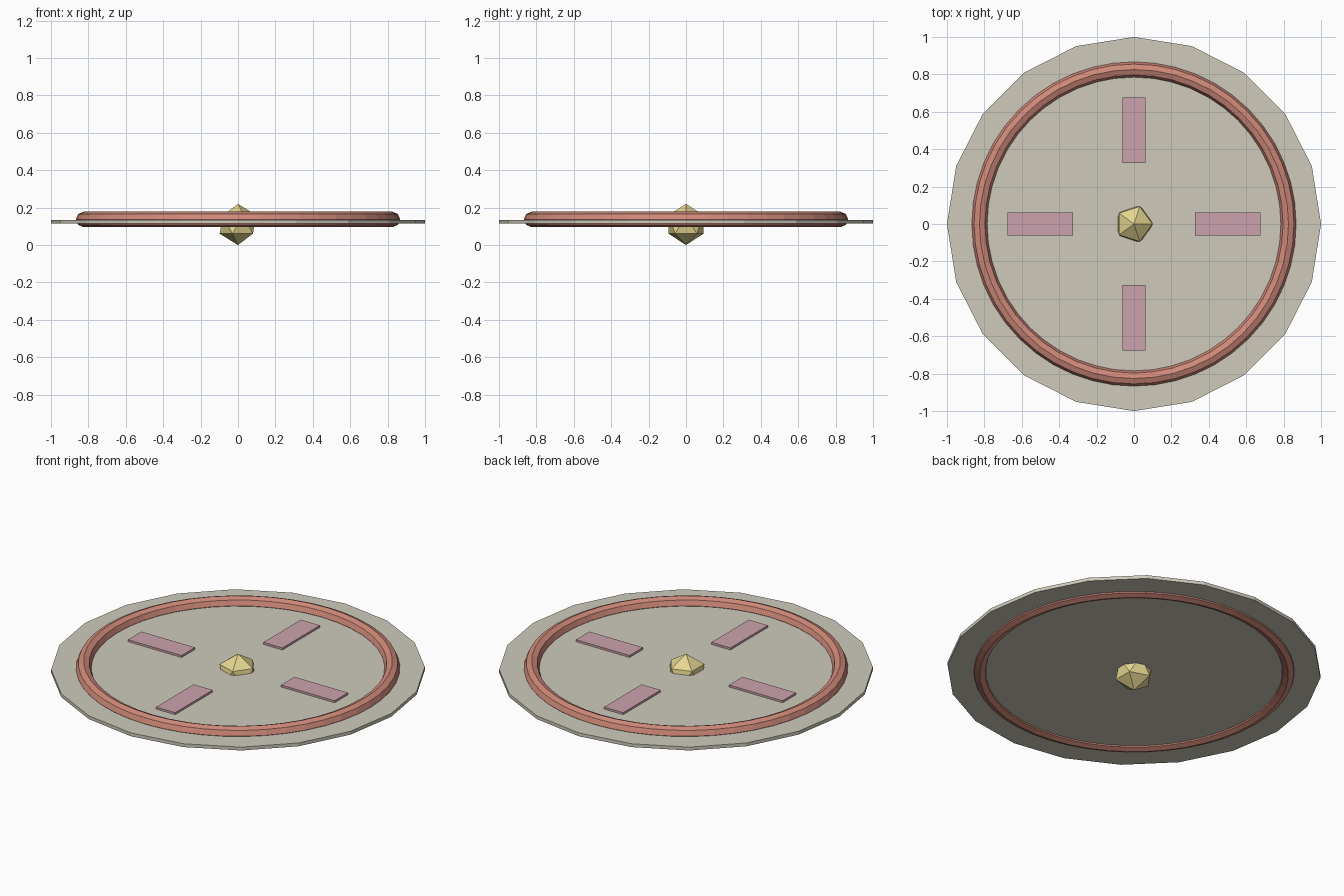
import bpy
import math

if "Cube" in bpy.data.objects:
    bpy.data.objects.remove(bpy.data.objects["Cube"])


def paint(name, rgb):
    mat = bpy.data.materials.new(name)
    mat.diffuse_color = (*rgb, 1)
    mat.use_nodes = True
    mat.node_tree.nodes["Principled BSDF"].inputs["Base Color"].default_value = mat.diffuse_color
    return mat


def finish(name, mat):
    obj = bpy.context.object
    obj.name = name
    obj.data.materials.append(mat)
    return obj


stone = paint("pale_stone", (0.62, 0.59, 0.50))
red = paint("salmon_red", (0.62, 0.25, 0.19))
pink = paint("dusty_pink", (0.60, 0.36, 0.42))
gold = paint("pale_gold", (0.78, 0.67, 0.28))

# Thin twenty-sided plate
bpy.ops.mesh.primitive_cylinder_add(vertices=20, radius=1, depth=0.02,
                                    location=(0, 0, 0.125))
finish("base_plate", stone)

# Raised ring, embedded through the plate
bpy.ops.mesh.primitive_torus_add(major_segments=48, minor_segments=8,
                                 major_radius=0.826, minor_radius=0.041,
                                 location=(0, 0, 0.137))
finish("rim_ring", red)

# Four radial markers
for i in range(4):
    a = i * math.pi / 2
    bpy.ops.mesh.primitive_cube_add(
        size=1, location=(0.5 * math.cos(a), 0.5 * math.sin(a), 0.136),
        rotation=(0, 0, a))
    bar = finish(f"marker_bar_{i + 1}", pink)
    bar.scale = (0.35, 0.125, 0.022)

# Central faceted gem, passing through the plate
bpy.ops.mesh.primitive_ico_sphere_add(subdivisions=1, radius=0.11,
                                      location=(0, 0, 0.11))
finish("center_gem", gold)
